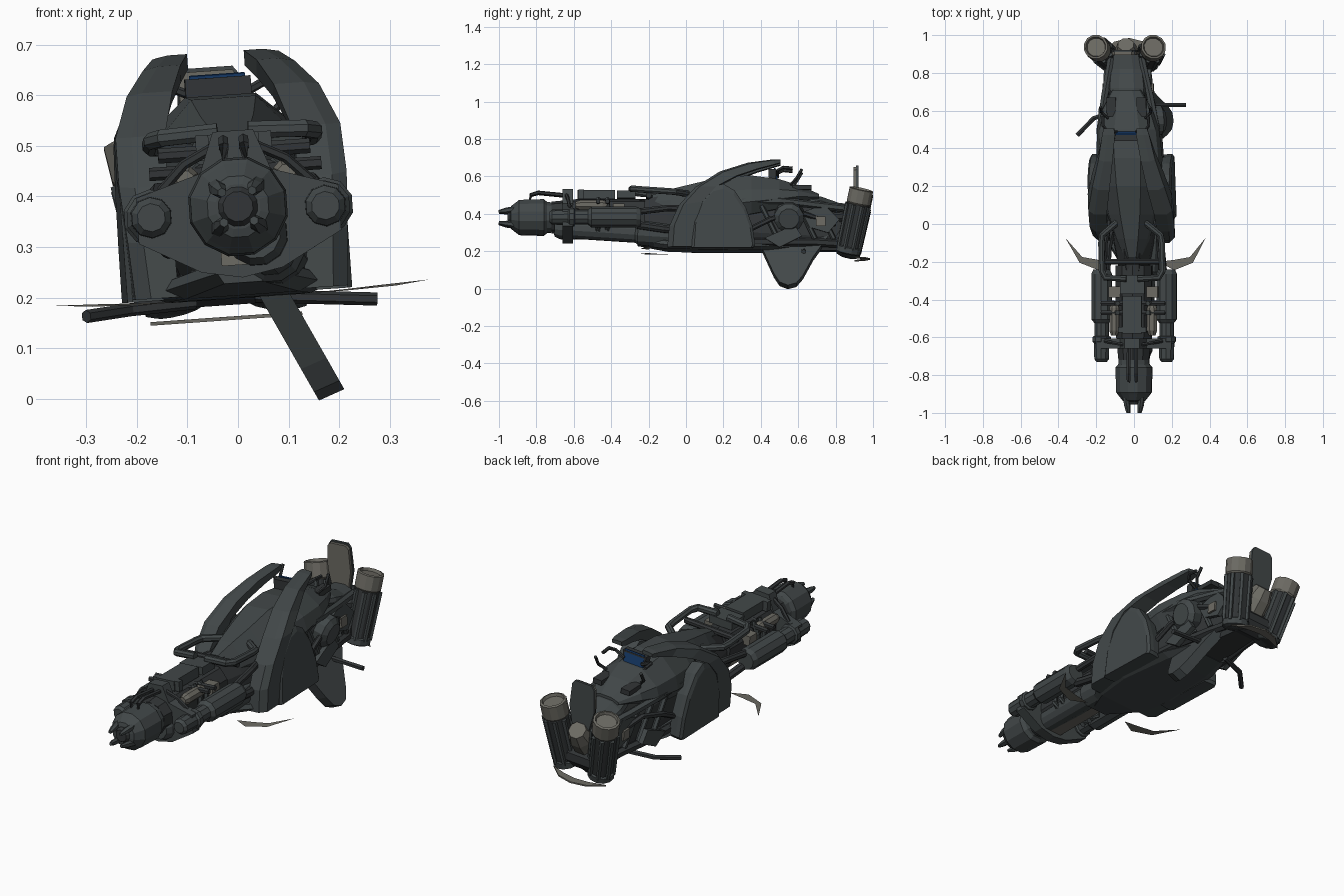
import bpy, bmesh, math
from mathutils import Vector


def material(name, rgb):
    m = bpy.data.materials.new(name)
    m.diffuse_color = (*rgb, 1)
    return m


MAIN = material("slate grey", (0.054, 0.064, 0.066))
DARK = material("dark metal", (0.032, 0.036, 0.038))
PALE = material("warm grey metal", (0.15, 0.145, 0.125))
BLUE = material("screen blue", (0.008, 0.045, 0.15))


def lean(v):
    # the parked bike rolls onto its stand and its tail swings a little left
    x, y, z = v
    return (x - 0.07 * (z - 0.38) - 0.035 * max(0, y + 0.2), y, z + 0.07 * x)


def mesh(name, verts, faces, mat, mirror=False, tilt=True):
    bm = bmesh.new()
    for s in ((1, -1) if mirror else (1,)):
        vs = []
        for x, y, z in verts:
            p = (x * s, y, z)
            vs.append(bm.verts.new(lean(p) if tilt else p))
        for f in faces:
            bm.faces.new([vs[i] for i in f])
    bmesh.ops.recalc_face_normals(bm, faces=bm.faces)
    me = bpy.data.meshes.new(name)
    bm.to_mesh(me)
    bm.free()
    me.materials.append(mat)
    ob = bpy.data.objects.new(name, me)
    bpy.context.collection.objects.link(ob)
    return ob


def loft(name, rings, mat, mirror=False, tilt=True):
    n = len(rings[0])
    verts = [p for r in rings for p in r]
    faces = [(k * n + i, k * n + (i + 1) % n, (k + 1) * n + (i + 1) % n, (k + 1) * n + i)
             for k in range(len(rings) - 1) for i in range(n)]
    last = (len(rings) - 1) * n
    faces += [tuple(range(n)), tuple(range(last, last + n))]
    return mesh(name, verts, faces, mat, mirror, tilt)


def ring(c, d, r, n):
    d = Vector(d).normalized()
    up = Vector((0, 0, 1)) if abs(d.z) < 0.9 else Vector((0, 1, 0))
    u = d.cross(up).normalized()
    v = u.cross(d)
    return [tuple(Vector(c) + r * (math.cos(a) * u + math.sin(a) * v))
            for a in (2 * math.pi * (i + 0.5) / n for i in range(n))]


def tube(name, pts, r, mat, n=8, mirror=False):
    p = [Vector(q) for q in pts]
    rings = []
    for i, q in enumerate(p):
        a = (q - p[i - 1]).normalized() if i else Vector()
        b = (p[i + 1] - q).normalized() if i < len(p) - 1 else Vector()
        rings.append(ring(q, a + b, r, n))
    return loft(name, rings, mat, mirror)


def lathe(name, a, b, prof, mat, n=10, mirror=False):
    # prof = (fraction along a-b, radius)
    a, b = Vector(a), Vector(b)
    return loft(name, [ring(a + (b - a) * t, b - a, r, n) for t, r in prof], mat, mirror)


def prism(name, prof, axis, lo, hi, mat, mirror=False, tilt=True):
    def put(p, h):
        q = list(p)
        q.insert(axis, h)
        return tuple(q)
    return loft(name, [[put(p, h) for p in prof] for h in (lo, hi)], mat, mirror, tilt)


def box(name, c, s, mat, mirror=False):
    x, y, z = c
    a, b, h = (k / 2 for k in s)
    return prism(name, [(x - a, y - b), (x + a, y - b), (x + a, y + b), (x - a, y + b)],
                 2, z - h, z + h, mat, mirror)


def hull(name, sections, mat):
    # sections = (y, half width, bottom z, top z), chamfered outline
    return loft(name, [[(k * w, y, lo + f * (hi - lo)) for k, f in
                        ((-.75, 0), (-1, .3), (-.9, .62), (-.4, 1), (.4, 1), (.9, .62), (1, .3), (.75, 0))]
                       for y, w, lo, hi in sections], mat)


# nose turbine
C = 0.38
lathe("nose_cone", (0, -.94, C), (0, -.70, C),
      [(0, .045), (.02, .062), (.16, .088), (.2, .096), (.75, .1), (.82, .085), (1, .08)], MAIN, 12)
lathe("nose_intake", (0, -.955, C), (0, -.93, C), [(0, .03), (1, .046)], DARK, 12)
for i in range(4):
    a = math.pi / 4 + i * math.pi / 2
    ca, sa = math.cos(a), math.sin(a)
    lathe("nose_prong_%d" % i, (.042 * ca, -1, C + .042 * sa), (.062 * ca, -.9, C + .062 * sa),
          [(0, .009), (.4, .016), (1, .016)], MAIN, 6)
tube("nose_pipe", [(.02, -.84, .45), (.02, -.83, .5), (.02, -.79, .512), (.02, -.62, .495)], .011, DARK, 6, True)

# engine core, flange and details
lathe("engine_core", (0, -.72, .38), (0, -.22, .38), [(0, .085), (.3, .1), (1, .1)], DARK, 10)
prism("engine_flange", [(-.2, .32), (-.08, .255), (0, .24), (.08, .255), (.2, .32), (.2, .41), (.07, .45),
                        (.04, .53), (-.04, .53), (-.07, .45), (-.2, .41)], 1, -.66, -.605, MAIN)
for y, d, w, h in ((-.48, .2, .1, .05), (-.32, .1, .13, .04), (-.56, .03, .15, .05)):
    box("engine_top_block", (0, y, .5), (w, d, h), MAIN)
for y in (-.42, -.47):
    tube("engine_cross_rod", [(-.17, y, .455), (.17, y, .455)], .013, DARK, 6)
    tube("engine_band", [(.07, y, .28), (.115, y, .33), (.115, y, .42), (.08, y, .475)], .014, MAIN, 6, True)
lathe("engine_cylinder", (.1, -.59, .44), (.1, -.42, .44), [(0, .018), (.15, .028), (.85, .028), (1, .018)], PALE, 8, True)
box("engine_pale_block", (.1, -.36, .42), (.06, .06, .05), PALE, True)
tube("engine_brace", [(.04, -.64, .5), (.1, -.63, .47), (.15, -.62, .42)], .01, DARK, 6, True)
lathe("side_pod", (.172, -.73, .37), (.172, -.24, .37),
      [(0, .028), (.03, .04), (.2, .042), (.22, .05), (.27, .05), (.28, .04), (.42, .04), (.46, .056), (.95, .056), (1, .045)],
      MAIN, 10, True)
tube("pod_pipe", [(.15, -.26, .33), (.14, -.12, .31), (.11, 0, .3)], .022, DARK, 8, True)
tube("pod_upper_pipe", [(.16, -.26, .4), (.15, -.1, .42), (.12, .02, .42)], .018, DARK, 8, True)
lathe("lower_duct", (.03, -.7, .325), (.075, .02, .275),
      [(0, .05), (.04, .062), (.12, .062), (.13, .055), (.6, .055), (.62, .068), (1, .068)], MAIN, 12)
box("lower_keel", (0, -.47, .28), (.08, .4, .03), PALE)
# front guard tubes
tube("front_guard", [(.06, .02, .5), (.12, -.03, .505), (.155, -.06, .507), (.16, -.1, .51), (.16, -.25, .52),
                     (.14, -.285, .525), (.03, -.29, .53)], .018, MAIN, 8, True)
tube("guard_lower_bar", [(-.15, -.2, .49), (.15, -.2, .49)], .016, DARK, 8)

# body core and belly
hull("body_core", [(-.3, .07, .29, .46), (-.1, .11, .22, .5), (.1, .13, .21, .5), (.4, .12, .2, .5),
                   (.65, .1, .2, .46), (.88, .07, .2, .42)], DARK)
hull("belly_pan", [(-.26, .05, .23, .3), (-.1, .15, .205, .27), (.1, .19, .2, .26), (.4, .16, .198, .26),
                   (.55, .11, .198, .25)], MAIN)
# tank shell
hull("tank_shell", [(-.18, .05, .4, .5), (-.08, .09, .37, .53), (.05, .13, .36, .56), (.2, .16, .37, .595),
                    (.35, .175, .39, .6), (.5, .165, .42, .58), (.6, .135, .455, .55), (.71, .075, .475, .505)], MAIN)
box("tank_rear_panel", (.08, .62, .535), (.05, .1, .025), DARK, True)

# sweeping fins and side shields
OUT = [(-.10, .21), (-.09, .32), (-.04, .43), (.05, .53), (.18, .615), (.33, .665), (.47, .685), (.505, .685)]
INN = [(.05, .21), (.05, .34), (.09, .45), (.16, .53), (.27, .59), (.38, .63), (.47, .655), (.505, .665)]
XI = [.125, .127, .13, .125, .10, .075, .056, .06]
XO = [.21, .217, .225, .222, .19, .15, .125, .115]
loft("sweeping_fin", [[(i, a, b), (o - .03, a, b), (o, a * .8 + c * .2, b * .8 + d * .2), (o, c, d), (i, c, d)]
                      for (a, b), (c, d), i, o in zip(OUT, INN, XI, XO)], MAIN, True)
SH = [(.03, .205), (.04, .35), (.08, .46), (.14, .53), (.2, .545), (.26, .51), (.32, .42), (.355, .32), (.37, .22), (.36, .205)]
loft("side_shield", [[(x, .2 + (y - .2) * k, .21 + (z - .21) * k) for y, z in SH]
                     for x, k in ((.15, .97), (.19, 1), (.212, 1), (.222, .92))], MAIN, True)

# dashboard, screen and grips
box("dashboard", (0, .46, .605), (.13, .04, .06), DARK)
prism("dash_screen", [(.484, .572), (.49, .574), (.477, .642), (.471, .64)], 0, -.055, .055, BLUE)
tube("handgrip", [(.05, .49, .6), (.1, .49, .625), (.12, .52, .64), (.12, .57, .635)], .009, DARK, 6, True)
tube("rear_lever", [(.1, .56, .55), (.13, .59, .58), (.13, .62, .63)], .008, DARK, 6, True)

# open frame behind the shields
tube("frame_upper_rail", [(.15, .3, .46), (.15, .5, .46), (.12, .68, .44), (.08, .88, .42)], .02, MAIN, 6, True)
tube("frame_lower_rail", [(.14, .3, .24), (.13, .5, .24), (.1, .7, .24), (.07, .9, .23)], .022, DARK, 6, True)
for i in range(4):
    y = .4 + i * .1
    tube("frame_strut", [(.14 - i * .012, y, .44), (.135 - i * .015, y + .09, .26)], .014, MAIN, 6, True)
tube("frame_hose", [(.16, .33, .3), (.16, .45, .36), (.14, .6, .4), (.09, .8, .34)], .014, DARK, 6, True)
prism("side_plate", [(.62, .4), (.74, .44), (.82, .36), (.76, .29), (.66, .32)], 0, .105, .125, MAIN, True)
prism("foot_panel", [(.42, .26), (.58, .33), (.62, .27), (.5, .21)], 0, .14, .165, MAIN, True)
box("frame_pale_block", (.11, .72, .35), (.05, .05, .05), PALE, True)

# seat and back rest
hull("seat", [(.62, .08, .45, .5), (.72, .1, .42, .49), (.82, .09, .4, .455), (.9, .07, .4, .45)], MAIN)
prism("back_rest", [(-.045, .42), (.045, .42), (.065, .52), (.06, .63), (.045, .648), (-.045, .648), (-.06, .63), (-.065, .52)],
      1, .895, .91, PALE)
prism("back_rest_shell", [(-.045, .41), (.045, .41), (.07, .52), (.062, .635), (.047, .655), (-.047, .655), (-.062, .635), (-.07, .52)],
      1, .91, .922, MAIN)
lathe("tail_housing", (0, .82, .27), (0, .95, .42), [(0, .07), (.7, .065), (1, .045)], PALE, 8)
lathe("tail_joint", (-.1, .86, .25), (.1, .86, .25), [(0, .05), (.1, .065), (.9, .065), (1, .05)], DARK, 10)

# rear thrusters with flutes and pale caps
A, B = Vector((.095, .865, .18)), Vector((.155, .94, .53))
lathe("thruster", A, B, [(0, .045), (.03, .058), (.74, .062), (.78, .055)], DARK, 12, True)
lathe("thruster_cap", A, B, [(.74, .058), (.77, .066), (.97, .066), (.98, .055), (.94, .05)], PALE, 12, True)
lathe("thruster_foot", A, B, [(0, .05), (.02, .066), (.1, .066), (.12, .055)], MAIN, 12, True)
for p, q in zip(ring(A.lerp(B, .08), B - A, .06, 8), ring(A.lerp(B, .74), B - A, .062, 8)):
    lathe("thruster_flute", p, q, [(0, .011), (1, .013)], MAIN, 5, True)
tube("thruster_arm", [(.03, .8, .38), (.09, .87, .38), (.13, .9, .38)], .03, DARK, 8, True)

# side stand: wide rounded paddle slanting down to the right
PAD = [(.38, .27), (.41, .2), (.47, .07), (.5, .025), (.545, .008), (.59, .02), (.625, .06), (.68, .16), (.76, .27), (.7, .32), (.45, .32)]
loft("side_stand", [[(.185 + o - .57 * (z - .008), y, z + .45 * o) for y, z in PAD] for o in (-.025, .025)],
     MAIN, tilt=False)
lathe("stand_pivot", (.12, .55, .38), (.185, .55, .36), [(0, .08), (.7, .08), (1, .055)], MAIN, 12)

# foot pegs
tube("right_peg", [(.05, .63, .2), (.29, .63, .177)], .013, DARK, 6)
tube("left_peg", [(-.07, .6, .195), (-.2, .56, .19), (-.29, .47, .183)], .013, DARK, 6)

# thin pale blades under the front and the tail
mesh("front_blade", [(.12, -.2, .2), (.2, -.245, .2), (.3, -.205, .203), (.37, -.075, .21), (.285, -.175, .207), (.2, -.19, .203)],
     [(0, 1, 5), (1, 2, 4, 5), (2, 3, 4)], PALE, True)
ARC = [(-.15, .9), (-.08, .965), (0, .985), (.08, .965), (.15, .9), (.07, .93), (0, .94), (-.07, .93)]
prism("tail_blade", ARC, 2, .155, .162, PALE)
